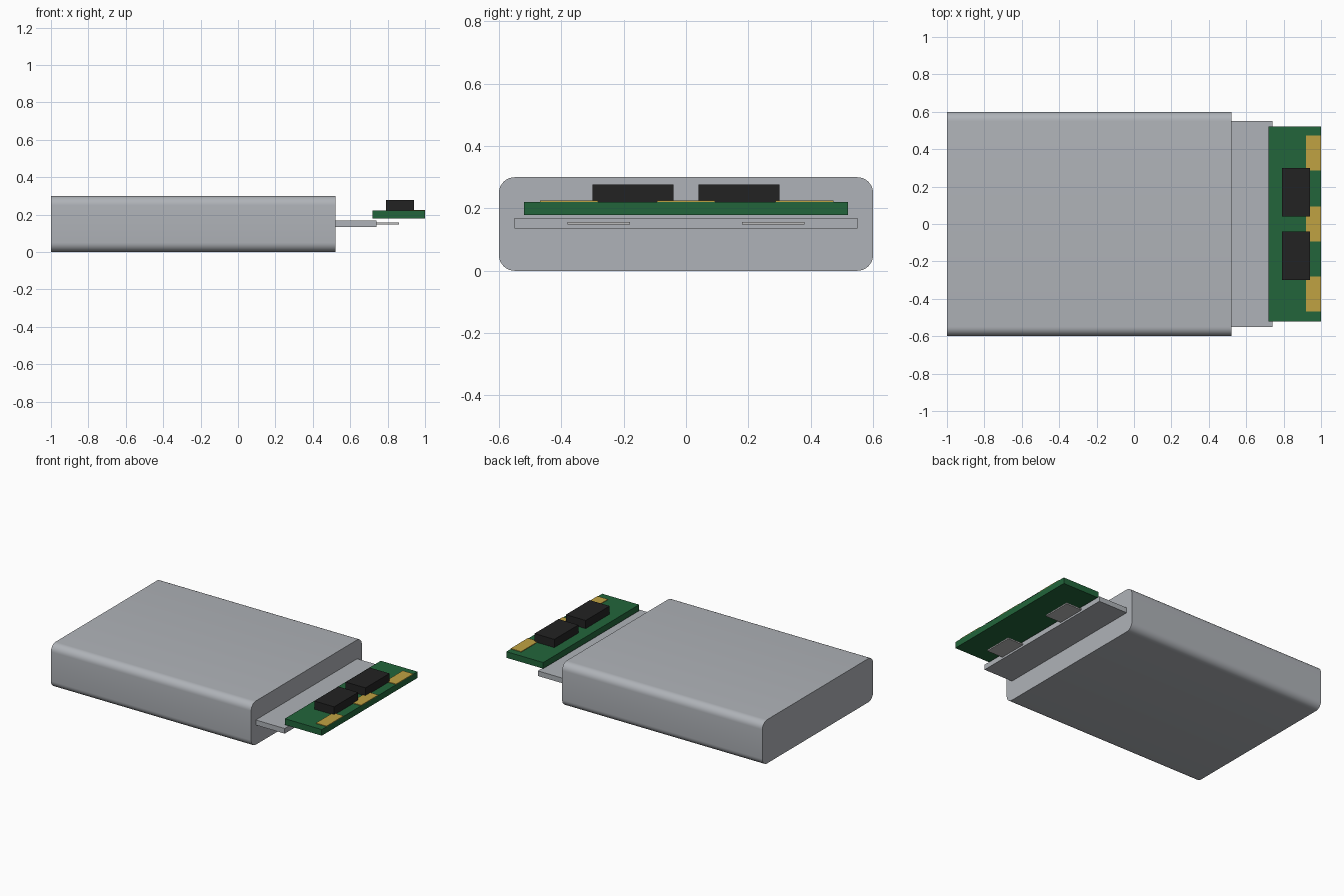
import bpy
import bmesh

if "Cube" in bpy.data.objects:
    bpy.data.objects.remove(bpy.data.objects["Cube"], do_unlink=True)


def material(name, color):
    mat = bpy.data.materials.new(name)
    mat.use_nodes = True
    mat.diffuse_color = (*color, 1)
    mat.node_tree.nodes["Principled BSDF"].inputs["Base Color"].default_value = (*color, 1)
    return mat


aluminium = material("aluminium grey", (0.43, 0.45, 0.48))
nickel = material("nickel grey", (0.50, 0.50, 0.50))
green = material("board green", (0.016, 0.13, 0.043))
gold = material("contact gold", (0.53, 0.36, 0.055))
black = material("chip black", (0.016, 0.016, 0.016))


def box(name, xs, ys, zs, mat, radius=0):
    """Box from its extents; radius rounds the edges that run along x."""
    bm = bmesh.new()
    bmesh.ops.create_cube(bm, size=1)
    for v in bm.verts:
        v.co = [r[0] + (c + 0.5) * (r[1] - r[0]) for c, r in zip(v.co, (xs, ys, zs))]
    if radius:
        long_edges = [e for e in bm.edges if abs(e.verts[0].co.x - e.verts[1].co.x) > 0.1]
        bmesh.ops.bevel(bm, geom=long_edges, offset=radius, segments=8,
                        profile=0.5, affect='EDGES')
    mesh = bpy.data.meshes.new(name)
    bm.to_mesh(mesh)
    bm.free()
    mesh.materials.append(mat)
    obj = bpy.data.objects.new(name, mesh)
    bpy.context.collection.objects.link(obj)
    if radius:
        bpy.ops.object.select_all(action='DESELECT')
        obj.select_set(True)
        bpy.context.view_layer.objects.active = obj
        bpy.ops.object.shade_smooth_by_angle()
    return obj


# Rounded cell body and the thin sealing flange at its end
box("cell_body", (-1, 0.52), (-0.6, 0.6), (0, 0.3), aluminium, radius=0.05)
box("end_flange", (0.52, 0.74), (-0.55, 0.55), (0.135, 0.17), aluminium)

# Circuit board beyond the flange
board_top = 0.221
box("circuit_board", (0.72, 1), (-0.52, 0.52), (0.179, board_top), green)

# Metal tabs under the board and chips on top, one of each per side
for side, sign in (("left", 1), ("right", -1)):
    tab_y = sorted((sign * 0.18, sign * 0.38))
    chip_y = sorted((sign * 0.04, sign * 0.30))
    box(f"metal_tab_{side}", (0.74, 0.86), tab_y, (0.148, 0.157), nickel)
    box(f"chip_{side}", (0.79, 0.94), chip_y, (board_top, 0.277), black)

# Three flat contacts along the outer edge of the board
for i, y in enumerate((-0.375, 0, 0.38)):
    box(f"contact_{i + 1}", (0.92, 1), (y - 0.093, y + 0.093),
        (board_top, board_top + 0.004), gold)
